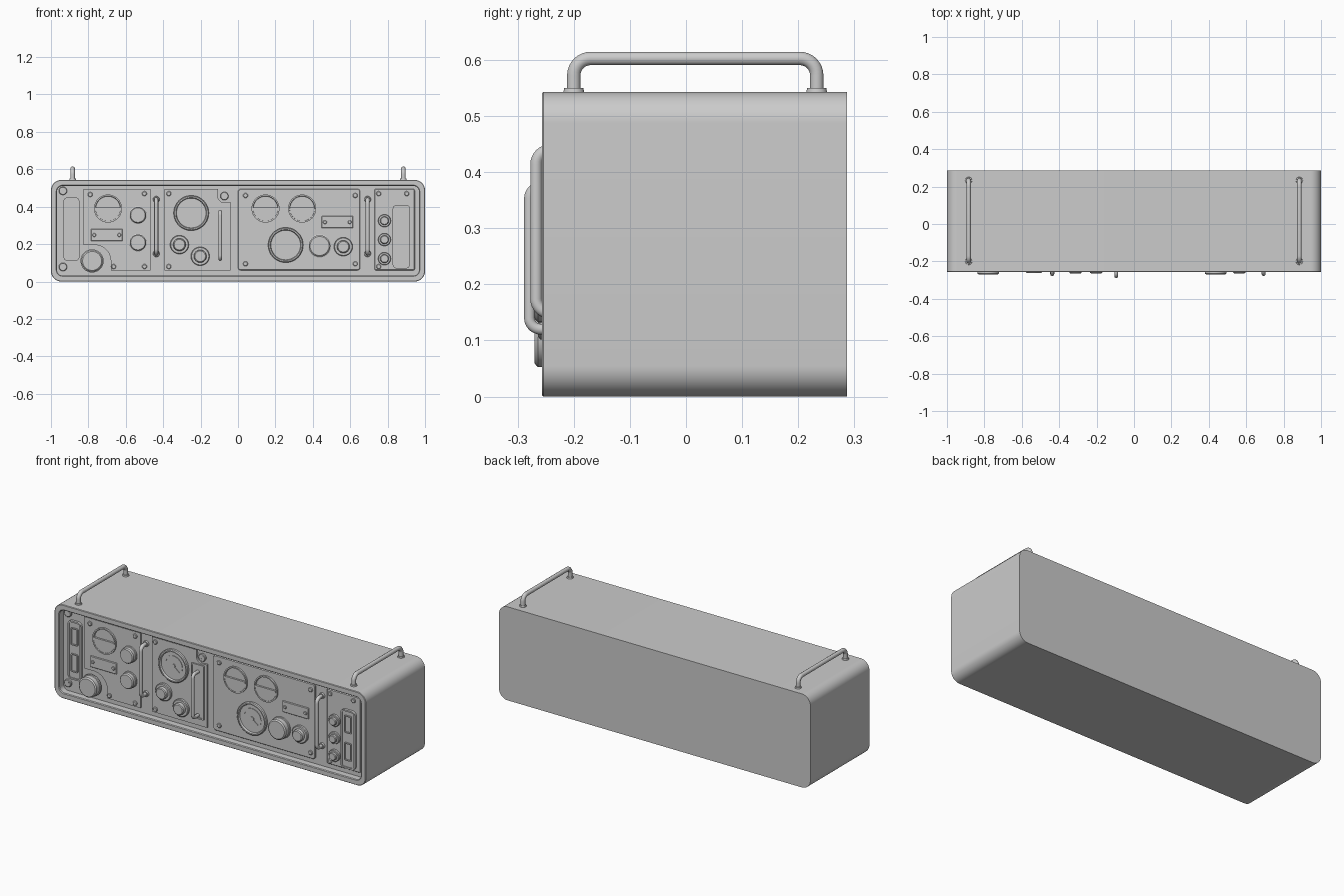
import bpy, bmesh, math
from mathutils import Vector

if "Cube" in bpy.data.objects:
    bpy.data.objects.remove(bpy.data.objects["Cube"])

FLOOR, PANEL, RIM = -0.217, -0.228, -0.257   # y of recess floor, panel faces, case rim


def finish(name, bm, smooth=True):
    bmesh.ops.recalc_face_normals(bm, faces=bm.faces)
    me = bpy.data.meshes.new(name)
    bm.to_mesh(me)
    bm.free()
    ob = bpy.data.objects.new(name, me)
    bpy.context.collection.objects.link(ob)
    bpy.ops.object.select_all(action='DESELECT')
    ob.select_set(True)
    bpy.context.view_layer.objects.active = ob
    if smooth:
        bpy.ops.object.shade_smooth_by_angle(angle=math.radians(35))
    return ob


def loft(name, rings):
    """Bridge xz outlines placed at given y and cap both ends."""
    bm = bmesh.new()
    vs = [[bm.verts.new((x, y, z)) for x, z in loop] for loop, y in rings]
    n = len(vs[0])
    for a, b in zip(vs, vs[1:]):
        for i in range(n):
            j = (i + 1) % n
            bm.faces.new((a[i], a[j], b[j], b[i]))
    bm.faces.new(vs[0])
    bm.faces.new(vs[-1])
    return finish(name, bm)


def arc(cx, cz, r, a0, a1, n):
    return [(cx + r * math.cos(math.radians(a0 + (a1 - a0) * i / n)),
             cz + r * math.sin(math.radians(a0 + (a1 - a0) * i / n))) for i in range(n + 1)]


def rrect(x0, x1, z0, z1, r, n=6):
    return (arc(x1 - r, z1 - r, r, 0, 90, n) + arc(x0 + r, z1 - r, r, 90, 180, n)
            + arc(x0 + r, z0 + r, r, 180, 270, n) + arc(x1 - r, z0 + r, r, 270, 360, n))


def turned(name, x, z, profile, n=40):
    """Round part facing the front; profile is (radius, y)."""
    return loft(name, [(arc(x, z, r, 0, 360, n)[:-1], y) for r, y in profile])


def plate(name, x0, x1, z0, z1, y0, y1, r=0.006, c=0.003):
    return loft(name, [(rrect(x0, x1, z0, z1, r), y0), (rrect(x0, x1, z0, z1, r), y1 + c),
                       (rrect(x0 + c, x1 - c, z0 + c, z1 - c, max(r - c, .001)), y1)])


def frame(name, x0, x1, z0, z1, w, y0, y1, yin, r=0.006):
    """Raised rim around a sunken floor."""
    inner = rrect(x0 + w, x1 - w, z0 + w, z1 - w, max(r - w, 0.003))
    outer = rrect(x0, x1, z0, z1, r)
    return loft(name, [(outer, y0), (outer, y1), (inner, y1), (inner, yin)])


def tube(name, pts, r, sides=14):
    cu = bpy.data.curves.new(name, 'CURVE')
    cu.dimensions, cu.bevel_depth, cu.use_fill_caps = '3D', r, True
    cu.bevel_resolution = sides // 4
    sp = cu.splines.new('POLY')
    sp.points.add(len(pts) - 1)
    for p, q in zip(sp.points, pts):
        p.co = (*q, 1)
    ob = bpy.data.objects.new(name, cu)
    bpy.context.collection.objects.link(ob)
    bpy.ops.object.select_all(action='DESELECT')
    ob.select_set(True)
    bpy.context.view_layer.objects.active = ob
    bpy.ops.object.convert(target='MESH')
    bpy.ops.object.shade_smooth_by_angle(angle=math.radians(40))


def handle(name, a, b, out, height, bend, r):
    """U-shaped grip from foot a to foot b, rising along out."""
    a, b, out = Vector(a), Vector(b), Vector(out)
    d = (b - a).normalized()
    ang = [math.pi / 2 * i / 8 for i in range(9)]
    left = [a + out * (height - bend + bend * math.sin(t)) + d * bend * (1 - math.cos(t)) for t in ang]
    right = [b + out * (height - bend + bend * math.sin(t)) - d * bend * (1 - math.cos(t)) for t in ang]
    tube(name, [a] + left + right[::-1] + [b], r)


def box(name, x0, x1, y0, y1, z0, z1):
    return loft(name, [([(x0, z0), (x1, z0), (x1, z1), (x0, z1)], y) for y in (y0, y1)])


def screw(x, z, r=0.013, y=PANEL):
    turned("screw", x, z, [(r, y + .002), (r, y - .004), (r * .75, y - .007)], 20)


def slotted_screw(x, z):
    turned("corner_screw", x, z, [(.022, FLOOR + .002), (.022, FLOOR - .009), (.019, FLOOR - .012)], 28)
    bm = bmesh.new()
    bmesh.ops.create_cube(bm, size=1)
    for v in bm.verts:
        u, w = v.co.x * .03, v.co.z * .004
        v.co = (x + (u - w) * .707, FLOOR - .012 + v.co.y * .004, z + (u + w) * .707)
    finish("screw_slot", bm, False)


def knob(x, z, r, top):
    turned("knob", x, z, [(r, PANEL + .002), (r, PANEL - .008), (r * .93, PANEL - .01),
                          (r * .93, top + .006), (r * .82, top)])


def step_knob(x, z, r, top):
    mid = PANEL - .014
    turned("stepped_knob", x, z, [(r, PANEL + .002), (r, mid + .003), (r * .92, mid), (r * .68, mid),
                                  (r * .66, top + .004), (r * .56, top)])


def half_dial(x, z, r=.075):
    turned("dial_bezel", x, z, [(r, PANEL + .002), (r, PANEL - .01), (r * .9, PANEL - .01), (r * .87, PANEL - .001)])
    lower = arc(x, z, r * .89, 180, 360, 24)
    loft("dial_cover", [(lower, PANEL), (lower, PANEL - .009)])
    box("dial_bar", x - r * .88, x + r * .88, PANEL, PANEL - .012, z - .005, z + .007)


def gauge(x, z, r=.094):
    turned("gauge", x, z, [(r, PANEL + .002), (r, PANEL - .012), (r * .95, PANEL - .016),
                           (r * .88, PANEL - .016), (r * .84, PANEL - .006)], 48)
    outer, inner = arc(x, z, r * .62, -20, 160, 24), arc(x, z, r * .54, 160, -20, 24)
    loft("gauge_scale", [(outer + inner, PANEL - .005), (outer + inner, PANEL - .009)])
    turned("gauge_hub", x, z, [(r * .12, PANEL - .005), (r * .12, PANEL - .011)], 20)
    tip = [(x - .004, z + .005), (x + .004, z - .005), (x + .04, z - .03)]
    loft("gauge_needle", [(tip, PANEL - .006), (tip, PANEL - .009)])


def label(x0, x1, z0, z1):
    plate("label_plate", x0, x1, z0, z1, PANEL + .002, PANEL - .006, .004)
    for x in (x0 + .018, x1 - .018):
        screw(x, (z0 + z1) / 2, .01, PANEL - .006)


def slot_unit(x0, x1, z0, z1, base, windows):
    frame("slot_frame", x0, x1, z0, z1, .009, base + .002, base - .014, base - .008, .022)
    xm = (x0 + x1) / 2
    for a, b in windows:
        frame("slot_window", xm - .022, xm + .022, a, b, .006, base - .007, base - .015, base - .009, .005)


# Case: rounded shell with a recessed front
case = rrect(-1, 1, 0, .543, .055, 12)
loft("case", [(case, .287), (case, RIM + .003), (rrect(-.997, .997, .003, .54, .052, 12), RIM),
              (rrect(-.972, .972, .028, .515, .034, 12), RIM),
              (rrect(-.968, .968, .032, .511, .03, 12), RIM + .004),
              (rrect(-.968, .968, .032, .511, .03, 12), FLOOR)])

# Top carrying handles with flanges
for x in (-.884, .884):
    handle("top_handle", (x, -.2, .54), (x, .233, .54), (0, 0, 1), .0625, .03, .0125)
    for y in (-.2, .233):
        bm = bmesh.new()
        bmesh.ops.create_cone(bm, cap_ends=True, segments=28, radius1=.019, radius2=.017, depth=.01)
        bmesh.ops.translate(bm, verts=bm.verts, vec=(x, y, .545))
        finish("handle_flange", bm)

# Front panels; the first two have a curved corner notch
z0, z1 = .06, .495
left = [(-.467, z0), (-.467, z1), (-.825, z1), (-.825, .195)] + arc(-.765, .11, .085, 90, 0, 10) + [(-.68, z0)]
middle = [(-.393, z0), (-.04, z0), (-.04, .425)] + arc(-.073, .457, .035, 290, 160, 10) + [(-.108, z1), (-.393, z1)]
for name, loop in (("left_panel", left), ("middle_panel", middle)):
    loft(name, [(loop, FLOOR + .002), (loop, PANEL)])
plate("right_panel", 0, .653, z0, z1, FLOOR + .002, PANEL, .015)
plate("end_panel", .73, .945, z0, z1, FLOOR + .002, PANEL, .008)

# Fasteners
for x, z in ((-.79, .465), (-.5, .47), (-.665, .08), (-.5, .08), (-.37, .47), (-.37, .08), (.04, .46),
             (.627, .46), (.04, .095), (.627, .095), (.752, .47), (.902, .47), (.752, .08)):
    screw(x, z)
for x, z in ((-.936, .485), (-.936, .078), (-.073, .457)):
    slotted_screw(x, z)

# Slot units at both ends
slot_unit(-.933, -.848, .11, .45, FLOOR, ((.155, .26), (.31, .41)))
slot_unit(.827, .92, .07, .41, PANEL, ((.117, .22), (.277, .378)))

# Dials and gauges
for x in (-.695, .147, .343):
    half_dial(x, .39)
gauge(-.25, .366)
gauge(.255, .195)

# Label plates
label(-.787, -.617, .216, .281)
label(.447, .615, .285, .35)

# Knobs
for k in ((-.78, .11, .062, -.27), (-.535, .355, .047, -.262), (-.535, .208, .047, -.262), (.436, .19, .062, -.27)):
    knob(*k)
for k in ((-.313, .197, .05, -.264), (-.202, .135, .05, -.264), (.563, .186, .05, -.264),
          (.783, .325, .034, -.256), (.783, .224, .034, -.256), (.783, .122, .034, -.256)):
    step_knob(*k)

# Front grips in the gaps, and the slim slider grip
for x in (-.437, .693):
    handle("front_grip", (x, FLOOR, .149), (x, FLOOR, .439), (0, -1, 0), .05, .025, .011)
    for z in (.149, .439):
        turned("grip_flange", x, z, [(.018, FLOOR + .002), (.016, FLOOR - .01)], 24)
frame("slider_frame", -.137, -.056, .1, .415, .008, PANEL + .002, PANEL - .008, PANEL - .003, .004)
handle("slider_grip", (-.095, PANEL, .12), (-.095, PANEL, .373), (0, -1, 0), .051, .02, .01)
